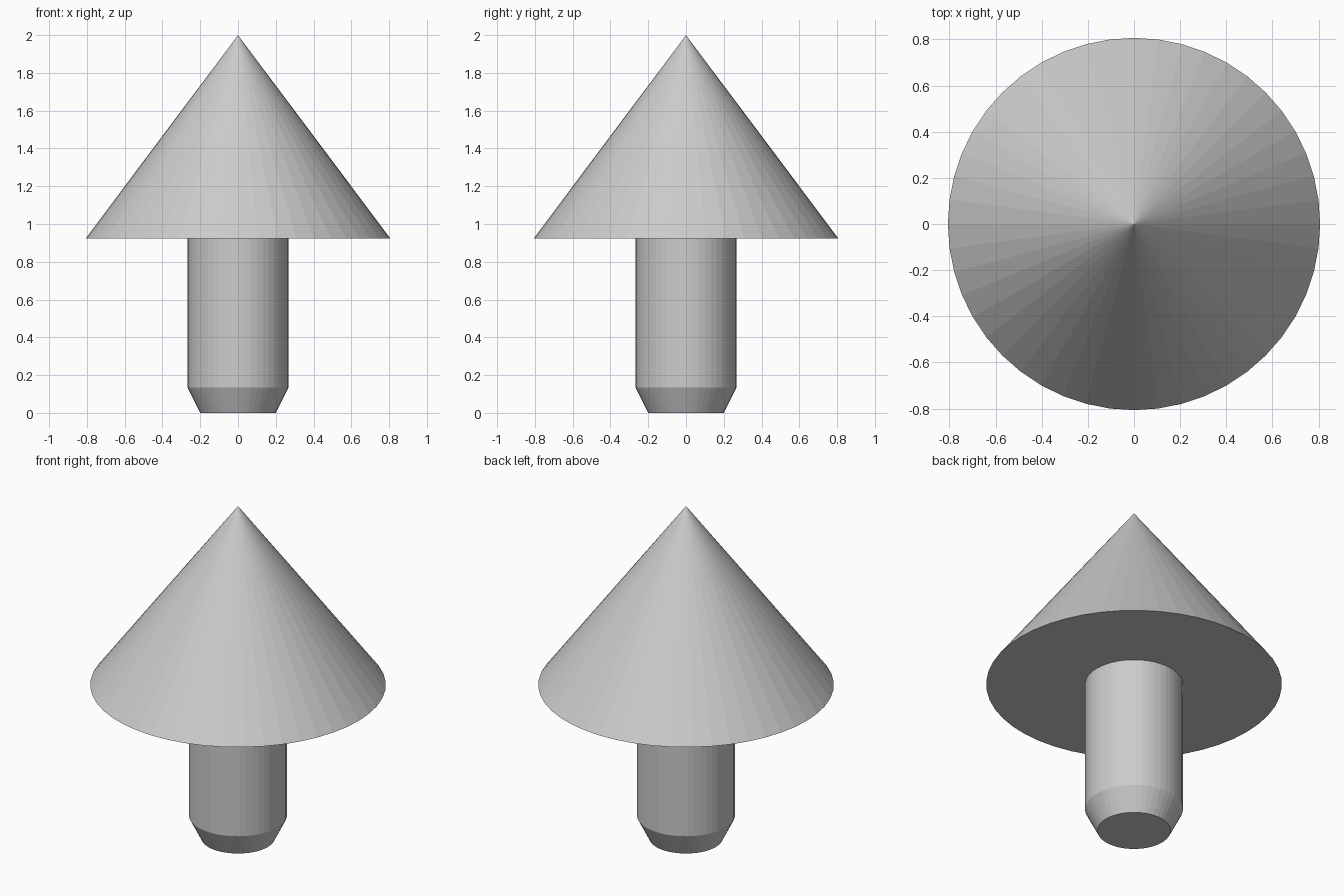
import bpy
import bmesh
from math import cos, sin, tau

SIDES = 48

cube = bpy.data.objects.get("Cube")
if cube:
    bpy.data.objects.remove(cube, do_unlink=True)

# Single plain grey
grey = bpy.data.materials.new("plain_grey")
grey.use_nodes = True
colour = (0.6, 0.6, 0.6, 1)
grey.diffuse_color = colour
grey.node_tree.nodes["Principled BSDF"].inputs["Base Color"].default_value = colour


def turned(name, profile):
    """Closed flat-faced solid from (radius, z) rings, bottom to top; radius 0 is a tip."""
    bm = bmesh.new()
    rings = []
    for r, z in profile:
        count = SIDES if r else 1
        rings.append([bm.verts.new((r * cos(tau * i / SIDES), r * sin(tau * i / SIDES), z))
                      for i in range(count)])
    for low, high in zip(rings, rings[1:]):
        for i in range(SIDES):
            j = (i + 1) % SIDES
            top = [high[j], high[i]] if len(high) > 1 else [high[0]]
            bm.faces.new([low[i], low[j]] + top)
    bm.faces.new(rings[0][::-1])
    if len(rings[-1]) > 1:
        bm.faces.new(rings[-1])
    mesh = bpy.data.meshes.new(name)
    bm.to_mesh(mesh)
    bm.free()
    mesh.materials.append(grey)
    obj = bpy.data.objects.new(name, mesh)
    bpy.context.collection.objects.link(obj)
    return obj


# Stem with tapered foot, and the pointed cap
turned("stem", [(0.2, 0), (0.267, 0.135), (0.267, 0.93)])
turned("cone_cap", [(0.807, 0.923), (0, 2)])
